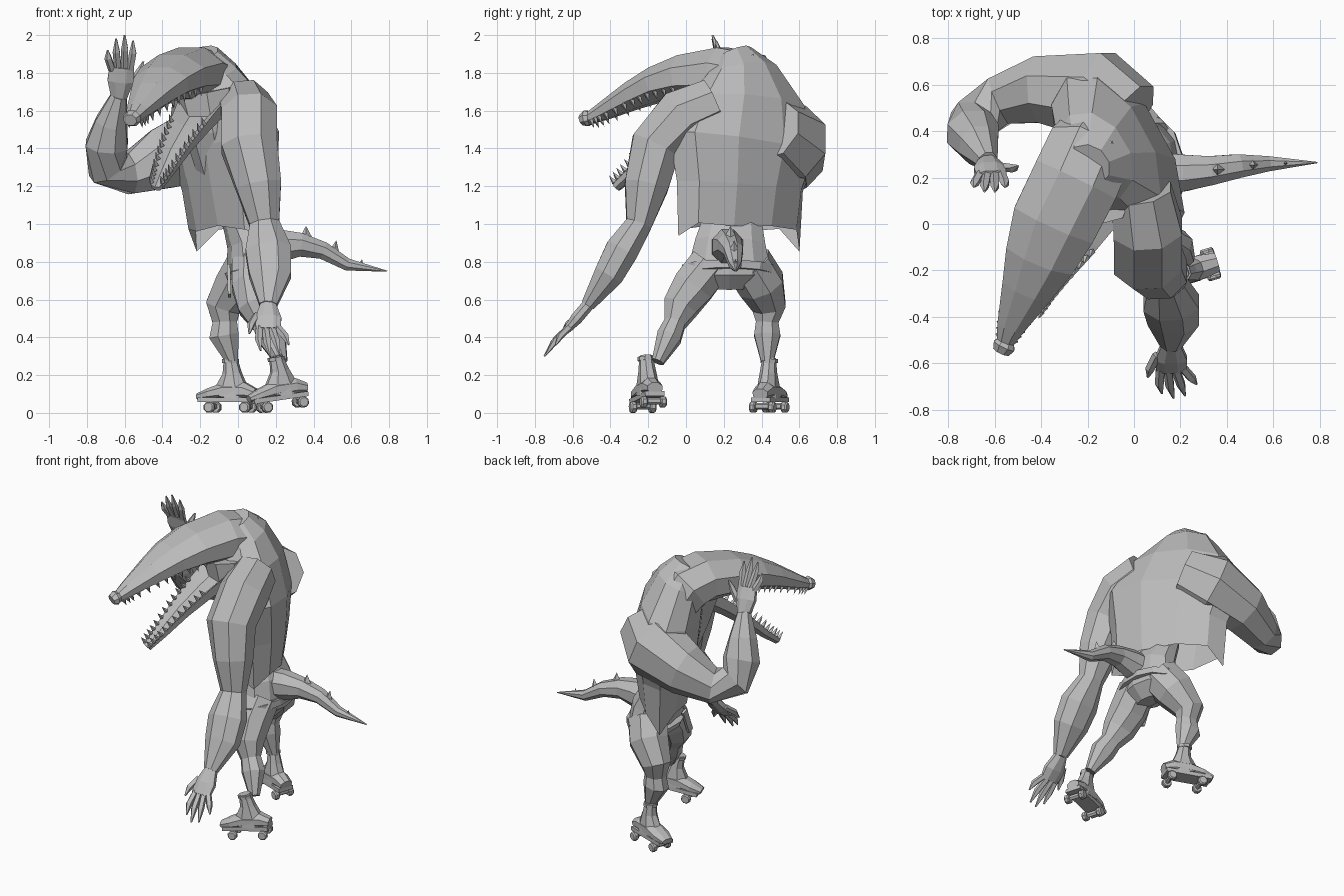
import bpy, bmesh, math
from mathutils import Vector, Matrix

cube = bpy.data.objects.get("Cube")
if cube:
    bpy.data.objects.remove(cube)

grey = bpy.data.materials.new("plain_grey")
grey.use_nodes = True
grey.diffuse_color = (0.5, 0.5, 0.5, 1)
grey.node_tree.nodes["Principled BSDF"].inputs["Base Color"].default_value = (0.5, 0.5, 0.5, 1)


def finish(name, bm, matrix=None):
    """Turn a bmesh into a flat shaded object."""
    bmesh.ops.recalc_face_normals(bm, faces=bm.faces)
    if matrix:
        bm.transform(matrix)
    mesh = bpy.data.meshes.new(name)
    bm.to_mesh(mesh)
    bm.free()
    mesh.materials.append(grey)
    obj = bpy.data.objects.new(name, mesh)
    bpy.context.collection.objects.link(obj)
    return obj


def frames(stations, side):
    """Centre, across and up vectors and half sizes for each station."""
    pts = [Vector(s[:3]) for s in stations]
    out = []
    for i, s in enumerate(stations):
        t = (pts[min(i + 1, len(pts) - 1)] - pts[max(i - 1, 0)]).normalized()
        u = Vector(side)
        u = (u - t * u.dot(t)).normalized()
        out.append((pts[i], u, t.cross(u), s[3], s[4]))
    return out


def loft(name, stations, side, n=8, turn=0.5, dish=1, open_start=False, matrix=None):
    """Skin rings of n sides along a path; dish hollows the upper side."""
    bm = bmesh.new()
    rings = []
    for c, u, v, a, b in frames(stations, side):
        ring = []
        for k in range(n):
            ang = 2 * math.pi * (k + turn) / n
            rise = math.sin(ang)
            if rise > 0.5:
                rise *= dish
            ring.append(bm.verts.new(c + u * a * math.cos(ang) + v * b * rise))
        rings.append(ring)
    for r, s in zip(rings, rings[1:]):
        for k in range(n):
            bm.faces.new((r[k], r[(k + 1) % n], s[(k + 1) % n], s[k]))
    if not open_start:
        bm.faces.new(rings[0])
    bm.faces.new(rings[-1])
    return finish(name, bm, matrix)


def spikes(name, items, n=4):
    """Cones given as base point, direction, radius and height."""
    bm = bmesh.new()
    for base, direction, r, h in items:
        d = Vector(direction).normalized()
        m = Matrix.Translation(Vector(base) + d * h / 2) @ d.to_track_quat('Z', 'Y').to_matrix().to_4x4()
        bmesh.ops.create_cone(bm, cap_ends=True, segments=n, radius1=r, radius2=0, depth=h, matrix=m)
    finish(name, bm)


# Torso in a torn vest, turned towards the head
vest = loft("vest", [(-.035, .28, .99, .37, .155), (-.045, .285, 1.2, .385, .19),
                     (-.065, .3, 1.42, .45, .215), (-.12, .315, 1.63, .36, .2),
                     (-.17, .29, 1.8, .21, .16), (-.2, .25, 1.9, .1, .1)],
            (-.5, .87, 0), n=10, turn=0, open_start=True)
hem_drop = [.12, 0, .02, 0, .03, .07, 0, .01, 0, .01]
for vert, drop in zip(vest.data.vertices, hem_drop):
    vert.co.z -= drop

# Waist, hips and belt
loft("waist_and_hips", [(.07, .23, .66, .1, .06), (.08, .23, .73, .2, .12), (.07, .23, .8, .22, .13),
                        (.06, .235, .9, .195, .12), (.02, .245, .99, .17, .1),
                        (-.03, .26, 1.1, .13, .08)], (0, 1, 0), n=10)
loft("belt", [(.08, .22, .735, .24, .145), (.07, .22, .775, .25, .15)], (0, 1, 0), n=12)
loft("belt_flap", [(-.05, .09, .78, .03, .012), (-.045, .02, .62, .03, .012)], (0, 1, 0), n=4)

# Head with a long upper snout
across = (.927, -.375, 0)
skull = [(-.15, .38, 1.64, .17, .15), (-.2, .3, 1.765, .2, .175), (-.25, .19, 1.795, .205, .15),
         (-.345, 0, 1.78, .2, .125), (-.405, -.15, 1.74, .165, .1), (-.46, -.28, 1.68, .12, .08),
         (-.53, -.44, 1.595, .065, .05), (-.555, -.51, 1.56, .04, .035)]
loft("head", skull, across)
loft("nose", [(-.55, -.505, 1.56, .04, .035), (-.56, -.525, 1.56, .052, .045),
              (-.572, -.55, 1.55, .04, .032)], across)

# Open lower jaw and throat
jaw = [(-.17, .1, 1.65, .15, .1), (-.25, -.04, 1.53, .12, .075), (-.325, -.16, 1.41, .09, .055),
       (-.39, -.28, 1.28, .058, .04), (-.43, -.37, 1.2, .035, .03)]
loft("lower_jaw", jaw, across, dish=-.25)
loft("throat", [(-.1, .2, 1.28, .12, .1), (-.14, .15, 1.5, .15, .13),
                (-.18, .14, 1.7, .18, .14)], across)


def teeth(name, stations, sign, steps):
    """Two rows of teeth along the edges of a jaw."""
    items = []
    rows = frames(stations, across)
    for p, q in zip(rows, rows[1:]):
        for i in range(steps):
            f = (i + .5) / steps
            c, u, v = p[0].lerp(q[0], f), p[1].lerp(q[1], f), p[2].lerp(q[2], f)
            a, b = p[3] + (q[3] - p[3]) * f, p[4] + (q[4] - p[4]) * f
            for s in (-1, 1):
                items.append((c + u * a * s * .84 + v * b * sign * .4, v * sign, .015, .05))
    spikes(name, items)


teeth("upper_teeth", skull[3:], -1, 3)
teeth("lower_teeth", jaw[1:], 1, 4)

# Arms, one hanging and one raised
loft("left_arm", [(.03, .14, 1.64, .14, .14), (.06, -.02, 1.57, .16, .16), (.06, -.16, 1.41, .16, .145),
                  (.11, -.21, 1.2, .13, .125), (.14, -.25, 1.0, .085, .075), (.16, -.34, .86, .13, .095),
                  (.17, -.41, .73, .12, .085), (.16, -.52, .57, .05, .04)], (1, 0, 0))
loft("right_arm", [(-.02, .46, 1.5, .17, .17), (-.16, .56, 1.43, .2, .22), (-.4, .58, 1.345, .155, .175),
                   (-.58, .53, 1.265, .115, .115), (-.69, .45, 1.3, .1, .115), (-.695, .39, 1.42, .115, .12),
                   (-.67, .34, 1.54, .095, .09), (-.63, .27, 1.68, .045, .045)], (0, 1, 0))


def hand(name, wrist, knuckles, tips, spread):
    """Flat palm with four fingers, and a thumb where the spread is widest."""
    w, k = Vector(wrist), Vector(knuckles)
    mid = w.lerp(k, .55)
    loft(name + "_palm", [(*w, .045, .035), (*mid, .075, .035), (*k, .07, .022)], (1, 0, 0))
    for i, tip in enumerate(tips):
        t = Vector(tip)
        x = spread[i]
        base = (w.lerp(k, .4) if abs(x) > .055 else w.lerp(k, .92)) + Vector((x, 0, 0))
        bend = base.lerp(t, .55) + Vector((x * .15, -.008, .004))
        loft(f"{name}_finger_{i + 1}", [(*base, .021, .02), (*bend, .021, .019), (*t, .005, .005)],
             (1, 0, 0), n=5)


hand("left_hand", (.16, -.52, .57), (.16, -.63, .44),
     [(.06, -.66, .42), (.12, -.73, .33), (.17, -.75, .3), (.22, -.74, .31), (.27, -.69, .36)],
     [-.06, -.045, -.015, .018, .05])
hand("right_hand", (-.63, .27, 1.67), (-.615, .21, 1.83),
     [(-.69, .16, 1.92), (-.645, .14, 1.98), (-.6, .14, 2.0), (-.555, .16, 1.97), (-.5, .25, 1.86)],
     [-.05, -.018, .015, .045, .06])

# Legs
loft("left_leg", [(.08, .13, .79, .12, .12), (.08, .04, .67, .12, .12), (.1, -.03, .56, .1, .105),
                  (.14, -.06, .47, .06, .07), (.18, -.09, .4, .07, .08), (.23, -.15, .27, .035, .035)],
     (0, 1, 0))
loft("right_leg", [(.06, .33, .79, .13, .13), (0, .4, .68, .13, .13), (-.08, .44, .56, .095, .1),
                   (-.07, .43, .48, .065, .07), (-.075, .43, .41, .075, .085), (-.03, .43, .27, .035, .035)],
     (0, 1, 0))


def skate(name, ankle, toe, lift):
    """Boot, plate and four wheels, built pointing along x and then placed."""
    m = (Matrix.Translation((ankle[0], ankle[1], 0)) @ Matrix.Rotation(math.atan2(toe[1], toe[0]), 4, 'Z')
         @ Matrix.Translation((.1, 0, 0)) @ Matrix.Rotation(lift, 4, 'Y') @ Matrix.Translation((-.1, 0, 0)))
    y = (0, 1, 0)
    loft(name + "_boot_shaft", [(0, 0, .29, .036, .036), (-.01, 0, .21, .046, .052),
                                (-.01, 0, .14, .055, .09), (0, 0, .08, .06, .12)], y, matrix=m)
    loft(name + "_cuff", [(0, 0, .265, .046, .046), (0, 0, .285, .046, .046)], y, matrix=m)
    loft(name + "_boot_foot", [(-.14, 0, .1, .045, .03), (-.08, 0, .115, .055, .05), (.03, 0, .115, .06, .05),
                               (.11, 0, .1, .062, .035), (.18, 0, .085, .042, .02)], y, matrix=m)
    loft(name + "_plate", [(-.135, 0, .07, .075, .018), (.165, 0, .07, .075, .018)], y, n=4, matrix=m)
    for end, x in (("rear", -.1), ("front", .1)):
        loft(f"{name}_{end}_axle", [(x, -.06, .035, .014, .018), (x, .06, .035, .014, .018)],
             (1, 0, 0), n=6, matrix=m)
        for edge, s in (("inner", -1), ("outer", 1)):
            loft(f"{name}_{end}_{edge}_wheel",
                 [(x, s * .037, .03, .026, .026), (x, s * .043, .03, .031, .031),
                  (x, s * .062, .03, .031, .031), (x, s * .07, .03, .024, .024)],
                 (1, 0, 0), n=8, matrix=m)


skate("left_skate", (.24, -.2), (-.27, -.08), .14)
skate("right_skate", (-.04, .44), (-.25, .09), 0)

# Tail with spikes along the top
loft("tail", [(.05, .22, .86, .1, .11), (.22, .22, .885, .085, .095), (.33, .23, .89, .068, .068),
              (.45, .25, .86, .055, .05), (.58, .26, .785, .035, .035), (.79, .265, .75, .003, .003)],
     (0, 1, 0))
spikes("tail_spikes", [((.36, .235, .93), (0, 0, 1), .032, .06), ((.51, .255, .86), (.2, 0, 1), .025, .055),
                       ((.65, .262, .78), (.2, 0, 1), .015, .035)])
